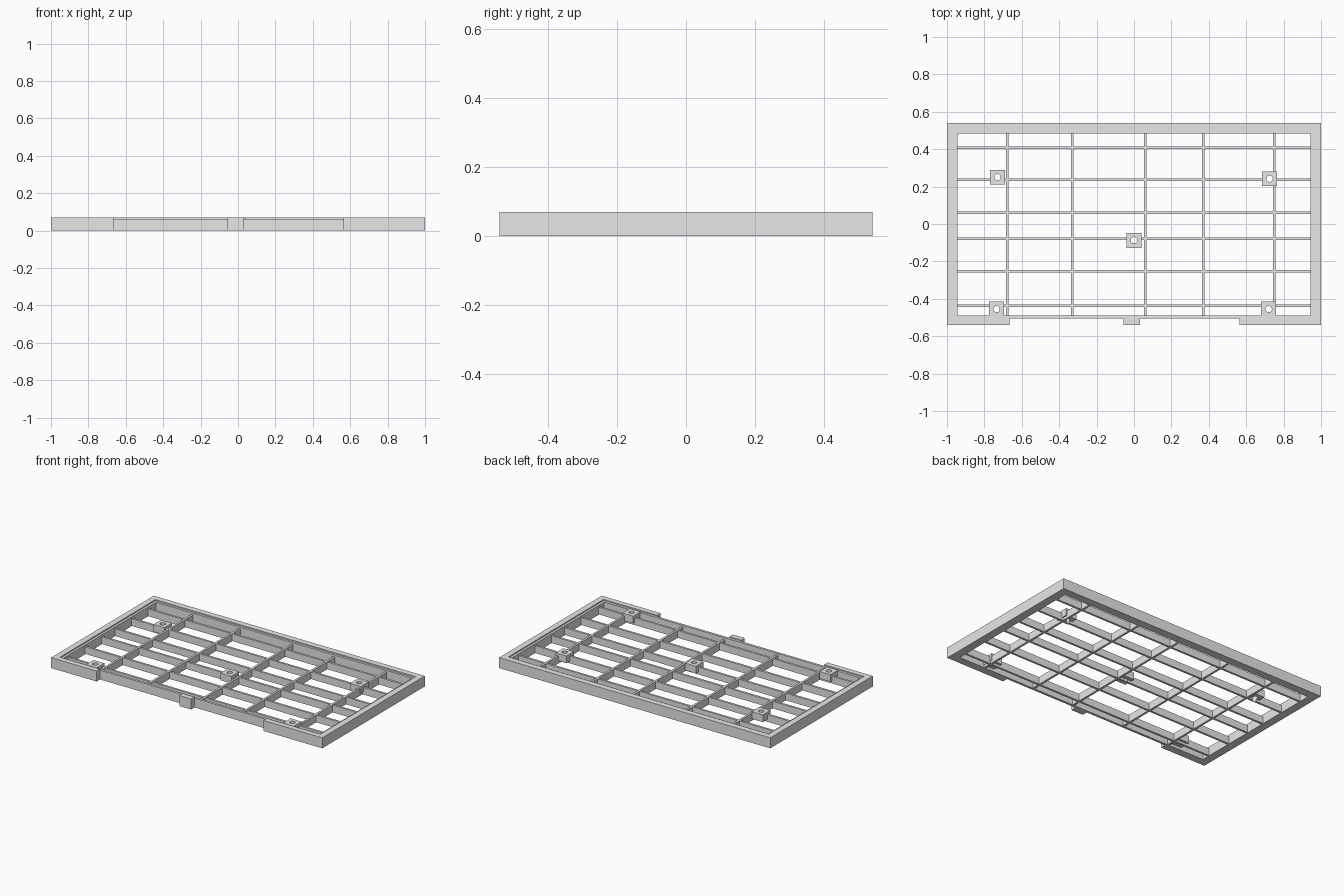
import bpy, bmesh
from mathutils import Matrix, Vector

old = bpy.data.objects.get("Cube")
if old:
    bpy.data.objects.remove(old, do_unlink=True)

grey = bpy.data.materials.new("light grey")
grey.use_nodes = True
colour = (0.8, 0.8, 0.8, 1)
grey.diffuse_color = colour
grey.node_tree.nodes["Principled BSDF"].inputs["Base Color"].default_value = colour


def finish(bm, name):
    bmesh.ops.recalc_face_normals(bm, faces=bm.faces)
    mesh = bpy.data.meshes.new(name)
    bm.to_mesh(mesh)
    bm.free()
    mesh.materials.append(grey)
    obj = bpy.data.objects.new(name, mesh)
    bpy.context.collection.objects.link(obj)
    return obj


def prism(name, outline, z0, z1):
    """Extrude a flat outline upwards."""
    bm = bmesh.new()
    face = bm.faces.new([bm.verts.new((x, y, z0)) for x, y in outline])
    top = bmesh.ops.extrude_face_region(bm, geom=[face])["geom"]
    verts = [v for v in top if isinstance(v, bmesh.types.BMVert)]
    bmesh.ops.translate(bm, verts=verts, vec=(0, 0, z1 - z0))
    return finish(bm, name)


def box(name, x0, x1, y0, y1, z0, z1):
    return prism(name, [(x0, y0), (x1, y0), (x1, y1), (x0, y1)], z0, z1)


H = 0.07            # full height
LEDGE_H = 0.062     # inner rim height
X_IN, X_LEDGE = 0.96, 0.945
BACK, FRONT = 0.5, -0.504
BACK_LEDGE, FRONT_LEDGE = 0.485, -0.488
EDGE = 0.54

# Outer wall, open along most of the front
prism("outer_wall", [
    (-1, -EDGE), (-0.665, -EDGE), (-0.665, FRONT), (-X_IN, FRONT),
    (-X_IN, BACK), (X_IN, BACK), (X_IN, FRONT), (0.565, FRONT),
    (0.565, -EDGE), (1, -EDGE), (1, EDGE), (-1, EDGE)], 0, H)
box("front_tab", -0.055, 0.032, -EDGE, FRONT, 0, H)

# Slightly lower rim inside the wall
box("back_rim", -X_IN, X_IN, BACK_LEDGE, BACK, 0, LEDGE_H)
box("front_rim", -X_IN, X_IN, FRONT, FRONT_LEDGE, 0, LEDGE_H)
box("right_rim", -X_IN, -X_LEDGE, FRONT_LEDGE, BACK_LEDGE, 0, LEDGE_H)
box("left_rim", X_LEDGE, X_IN, FRONT_LEDGE, BACK_LEDGE, 0, LEDGE_H)

# Lattice bars
W = 0.007
drilled = []
for i, y in enumerate((0.407, 0.236, 0.061, -0.079, -0.253, -0.437)):
    drilled.append(box(f"long_bar_{i + 1}", -X_LEDGE, X_LEDGE, y - W, y + W, 0.002, 0.05))
for i, x in enumerate((-0.677, -0.33, 0.06, 0.37, 0.75)):
    box(f"cross_bar_{i + 1}", x - W, x + W, FRONT_LEDGE, BACK_LEDGE, 0.001, 0.051)

# Mounting blocks
R = 0.04
centres = [(-0.73, 0.25), (0.725, 0.242), (0, -0.087), (-0.735, -0.455), (0.72, -0.455)]
for i, (x, y) in enumerate(centres):
    drilled.append(box(f"mounting_block_{i + 1}", x - R, x + R, y - R, y + R, 0.018, 0.066))

# Screw holes through blocks and the bars beneath them
bm = bmesh.new()
for x, y in centres:
    bmesh.ops.create_cone(bm, cap_ends=True, segments=24, radius1=0.017, radius2=0.017,
                          depth=0.3, matrix=Matrix.Translation(Vector((x, y, 0.03))))
cutter = finish(bm, "hole_cutter")
cutter.hide_render = True
for obj in drilled:
    mod = obj.modifiers.new("holes", "BOOLEAN")
    mod.operation = "DIFFERENCE"
    mod.solver = "EXACT"
    mod.object = cutter
    bpy.context.view_layer.objects.active = obj
    bpy.ops.object.modifier_apply(modifier=mod.name)
bpy.data.objects.remove(cutter, do_unlink=True)
